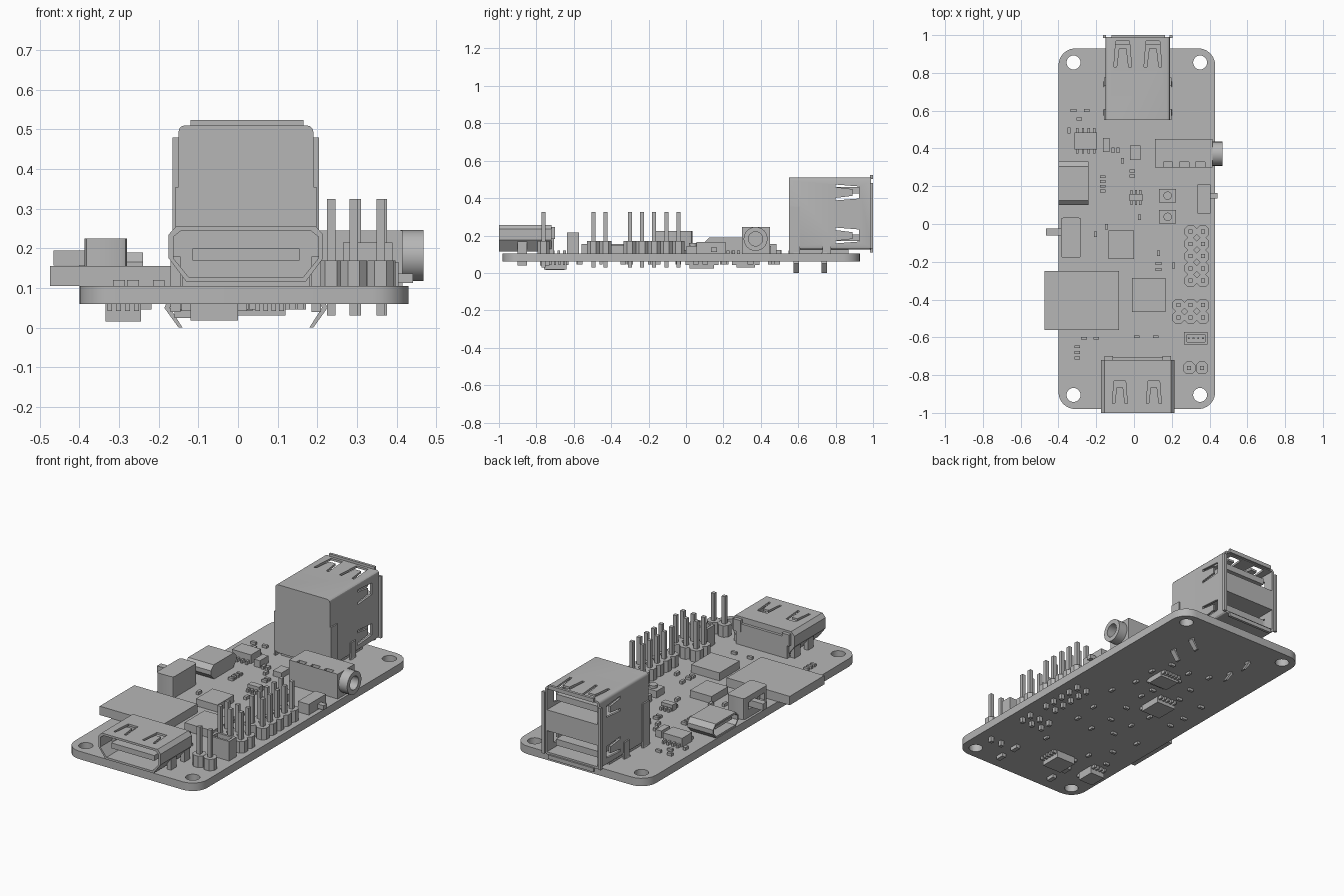
import bpy, bmesh, math, random
from mathutils import Vector

cube = bpy.data.objects.get("Cube")
if cube:
    bpy.data.objects.remove(cube, do_unlink=True)

grey = bpy.data.materials.new("plain grey")
grey.use_nodes = True
colour = (.47, .47, .47, 1)
grey.diffuse_color = colour
grey.node_tree.nodes["Principled BSDF"].inputs["Base Color"].default_value = colour

TOP, UNDER = .105, .06      # board faces
MID = .02                   # centre line shared by board and end sockets
parts = []


# A solid is (axis, outline, low, high); outlines use the two other axes in order
def box(x0, x1, y0, y1, z0, z1):
    return ("z", [(x0, y0), (x1, y0), (x1, y1), (x0, y1)], z0, z1)


def block(x, y, w, d, z0, z1):
    return box(x - w / 2, x + w / 2, y - d / 2, y + d / 2, z0, z1)


def circle(cx, cy, r, n=24):
    return [(cx + r * math.cos(i * math.tau / n), cy + r * math.sin(i * math.tau / n)) for i in range(n)]


def rounded(x0, x1, y0, y1, r, seg=6):
    pts = []
    corners = [(x1 - r, y1 - r), (x0 + r, y1 - r), (x0 + r, y0 + r), (x1 - r, y0 + r)]
    for k, (cx, cy) in enumerate(corners):
        for i in range(seg + 1):
            a = (k + i / seg) * math.pi / 2
            pts.append((cx + r * math.cos(a), cy + r * math.sin(a)))
    return pts


def place(axis, p, h):
    return {"x": Vector((h, p[0], p[1])), "y": Vector((p[0], h, p[1])), "z": Vector((p[0], p[1], h))}[axis]


def mirror(solid):
    axis, pts, lo, hi = solid
    return (axis, [(2 * MID - p[0], p[1]) for p in pts], lo, hi)


def both(solids):
    return solids + [mirror(s) for s in solids]


def make(name, solids):
    bm = bmesh.new()
    for axis, pts, lo, hi in solids:
        rings = [[bm.verts.new(place(axis, p, h)) for p in pts] for h in (lo, hi)]
        bm.faces.new(rings[0])
        bm.faces.new(rings[1])
        for i in range(len(pts)):
            j = (i + 1) % len(pts)
            bm.faces.new((rings[0][i], rings[0][j], rings[1][j], rings[1][i]))
    bmesh.ops.recalc_face_normals(bm, faces=bm.faces)
    mesh = bpy.data.meshes.new(name)
    bm.to_mesh(mesh)
    bm.free()
    obj = bpy.data.objects.new(name, mesh)
    bpy.context.collection.objects.link(obj)
    return obj


def part(name, solids, *cuts):
    obj = make(name, solids)
    for solids_out in cuts:
        cutter = make("cutter", solids_out)
        cutter.hide_render = True
        mod = obj.modifiers.new("cut", "BOOLEAN")
        mod.operation, mod.solver, mod.object = "DIFFERENCE", "EXACT", cutter
        bpy.context.view_layer.update()
        graph = bpy.context.evaluated_depsgraph_get()
        cut_mesh = bpy.data.meshes.new_from_object(obj.evaluated_get(graph))
        obj.modifiers.clear()
        obj.data = cut_mesh
        bpy.data.objects.remove(cutter, do_unlink=True)
    obj.data.materials.clear()
    obj.data.materials.append(grey)
    parts.append(obj)
    return obj


# Arched slot that leaves a spring tongue standing in a metal shell
def arch(cx, cy, s=1):
    half = [(.047, 0), (.036, .14), (-.036, .14), (-.047, 0), (-.032, 0), (-.02, .1), (.02, .1), (.032, 0)]
    return [(cx + u * s, cy + v * s) for u, v in half]


def chip(name, x, y, w, d, z0, z1, legs, along="x"):
    solids = [block(x, y, w, d, z0, z1)]
    foot = z0 + math.copysign(.018, z1 - z0)
    for i in range(legs):
        t = (i + .5) / legs - .5
        for side in (-1, 1):
            if along == "x":
                solids.append(block(x + t * w, y + side * (d / 2 + .008), .012, .03, z0, foot))
            else:
                solids.append(block(x + side * (w / 2 + .008), y + t * d, .03, .012, z0, foot))
    part(name, solids)


# Circuit board with mounting holes
holes = [("z", circle(x, y, .037), 0, 1) for x in (-.32, .35) for y in (-.905, .855)]
part("board", [("z", rounded(-.4, .43, -.98, .93, .09), UNDER, TOP)], holes)

# Stacked double socket at the back
ports = [box(-.138, .178, .6, 1.1, z, z + .12) for z in (.14, .378)]
top_slots = [("z", arch(x, .83), .48, .6) for x in (-.06, .1)]
side_slots = []
for z in (.2, .43):
    outline = [(v, u) for u, v in arch(z, .8, .9)]
    side_slots += [("x", outline, -.2, -.13), ("x", outline, .17, .25)]
part("double_socket_shell", [("y", rounded(-.15, .19, .125, .51, .015, 3), .55, .99)],
     ports, top_slots, side_slots)
part("double_socket_tongues", [box(-.11, .15, .59, .95, z, z + .035) for z in (.17, .425)])
part("double_socket_base", [box(-.13, .17, .57, .87, TOP, .13)])
part("double_socket_lips", both([box(-.165, -.148, .985, 1, .13, .48)])
     + [box(-.12, .165, .985, 1, z, z + .022) for z in (.108, .502)])
part("double_socket_flaps", both([box(-.158, -.149, .55, .61, TOP, .355), box(-.158, -.149, .73, .775, TOP, .2)]))
part("double_socket_legs", both([("y", [(-.158, .11), (-.148, .11), (-.172, .05), (-.14, 0), (-.15, 0), (-.186, .05)],
                                  y - .015, y + .015) for y in (.59, .74)]))

# Wide video socket at the front
def video_outline(e):
    left = [(-.175 + e, .235 - e / 2), (-.175 + e, .175), (-.13 + e / 2, .115 + e)]
    right = [(2 * MID - x + .0, z) for x, z in reversed(left)]
    return left + right + [(2 * MID + .155 - e, .257 - e), (-.155 + e, .257 - e)]


part("video_socket_shell", [("y", video_outline(0), -1, -.72)],
     [("y", video_outline(.012), -1.1, -.75)],
     [("z", arch(x, -.95, .85), .235, .3) for x in (-.075, .105)])
part("video_socket_tongue", [box(-.115, .155, -.97, -.74, .17, .2)])
part("video_socket_back", [box(-.14, .18, -.73, -.705, TOP, .225)]
     + both([box(-.155, -.11, -.73, -.7, .18, .245)]))
part("video_socket_legs", both([box(-.17, -.145, y, y + .05, UNDER - .02, .18) for y in (-.9, -.78)]))

# Memory card and large chips
part("memory_card", [box(-.475, -.08, -.56, -.25, TOP, .155)])
part("main_chip", [box(-.01, .168, -.465, -.285, TOP, .15)])
part("memory_chip", [box(-.135, 0, -.185, -.035, TOP, .145)])
part("square_chip", [box(-.02, .035, .34, .415, TOP, .135)])

# Audio jack with a hollow barrel
part("audio_jack_body", [box(.11, .415, .3, .45, TOP, .245)],
     [block(x, .315, .05, .025, .215, .3) for x in (.18, .265, .35)],
     [("x", circle(.372, .182, .038), .2, .5)])
part("audio_jack_barrel", [("x", circle(.372, .182, .064), .41, .468)],
     [("x", circle(.372, .182, .038), .3, .6)])

# Small power socket on the left edge in plan
def power_outline(e):
    return [(.1 + e, .165), (.125, .19 - e), (.305, .19 - e), (.33 - e, .165),
            (.33 - e, .14), (.3, .108 + e), (.13, .108 + e), (.1 + e, .14)]


part("power_socket_shell", [("x", power_outline(0), -.4, -.24)],
     [("x", power_outline(.01), -.5, -.27)])
part("power_socket_tongue", [box(-.385, -.26, .14, .29, .15, .165)])

# Slide switches and push buttons
part("large_switch", [("z", rounded(-.387, -.28, -.18, .035, .015, 2), TOP, .225)],
     [box(-.4, -.36, y, y + .06, .15, .19) for y in (-.15, -.065)])
part("large_switch_lever", [box(-.465, -.35, -.06, -.025, .157, .195)])
part("small_switch", [box(.337, .405, .055, .21, TOP, .165)])
part("small_switch_lever", [box(.4, .442, .135, .165, .112, .137)])
for i, y in enumerate((.038, .15)):
    part(f"push_button_{i + 1}", [block(.178, y, .09, .07, TOP, .145),
                                  ("z", circle(.178, y, .022), .145, .16)])

# Pin headers with chamfered housings
def header(name, xs, ys):
    r, c = .033, .018
    ring = [(r, c - r), (r, r - c), (r - c, r), (c - r, r), (-r, r - c), (-r, c - r), (c - r, -r), (r - c, -r)]
    spots = [(x, y) for x in xs for y in ys]
    part(name + "_housing", [("z", [(x + u, y + v) for u, v in ring], TOP, .17) for x, y in spots])
    part(name + "_pins", [block(x, y, .021, .021, .03, .325) for x, y in spots])


pitch = .065
header("long_header", (.3, .365), [-.04 - pitch * i for i in range(5)])
header("middle_header", (.235, .3, .365), (-.43, -.495))
header("front_header", (.292, .36), (-.762,))

# Plug socket for a small cable
part("cable_socket", [box(.265, .39, -.637, -.572, TOP, .215)], [box(.28, .375, -.625, -.585, .13, .3)])
part("cable_socket_pins", [block(.29 + i * .025, -.605, .01, .01, .12, .2) for i in range(4)])

# Leaded chips on both faces
chip("corner_chip", -.255, .44, .12, .09, TOP, .155, 4)
chip("centre_chip", .01, .14, .07, .035, TOP, .14, 3)
part("crystal", [block(-.147, .418, .036, .075, TOP, .145)])
chip("lower_chip_front", -.06, -.7, .12, .12, UNDER, .018, 5, "y")
chip("lower_chip_corner", -.29, -.7, .09, .1, UNDER, .015, 4)
chip("lower_chip_middle", -.1, .085, .12, .13, UNDER, .024, 5)
chip("lower_chip_back", .06, .32, .12, .1, UNDER, .03, 6)

# Tiny passive components on the upper face
flat = [(-.32, .6), (-.25, .6), (-.29, .555), (-.265, -.605), (-.2, -.605), (.13, -.21), (.13, -.24),
        (.015, -.597), (.115, -.597), (-.01, .28), (-.01, .255)]
flat += [(-.165, .175 + i * .025) for i in range(4)] + [(-.3, -.65 - i * .03) for i in range(3)]
upright = [(-.345, .495), (-.085, .39), (-.11, .39), (-.06, .335), (.03, .035),
           (-.145, -.015), (-.205, -.055), (.13, -.155), (.21, -.22)]
part("upper_passives", [block(x, y, .03, .015, TOP, .12) for x, y in flat]
     + [block(x, y, .016, .03, TOP, .122) for x, y in upright])

# Tiny passive components scattered over the lower face
random.seed(4)
lower = []
for row in range(9):
    for col in range(4):
        if random.random() < .8:
            x = -.26 + col * .14 + random.uniform(-.04, .04)
            y = -.57 + row * .13 + random.uniform(-.03, .03)
            w, d = random.choice([(.03, .016), (.016, .03)])
            lower.append(block(x, y, w, d, UNDER - .014, UNDER))
part("lower_passives", lower)

# Smooth the round surfaces and keep the edges sharp
bpy.ops.object.select_all(action="DESELECT")
for obj in parts:
    obj.select_set(True)
bpy.context.view_layer.objects.active = parts[0]
bpy.ops.object.shade_smooth_by_angle(angle=math.radians(30))
